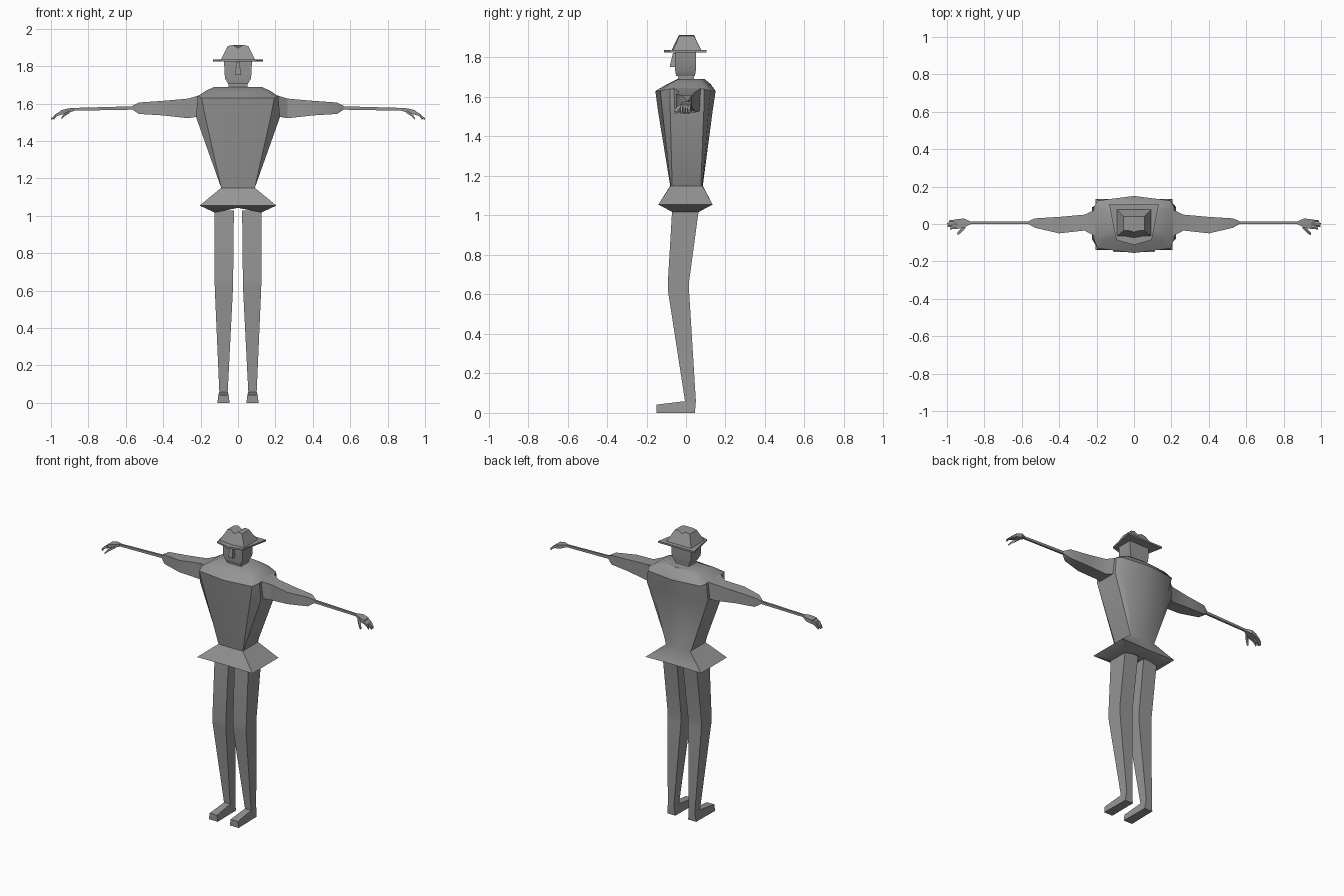
import bpy, bmesh, math
from mathutils import Vector

cube = bpy.data.objects.get("Cube")
if cube:
    bpy.data.objects.remove(cube, do_unlink=True)

grey = bpy.data.materials.new("plain grey")
grey.use_nodes = True
GREY = (0.3, 0.3, 0.3, 1)
grey.diffuse_color = GREY
grey.node_tree.nodes["Principled BSDF"].inputs["Base Color"].default_value = GREY


def loft(name, rings, smooth=30):
    """Skin a list of equal-length point rings and cap both ends."""
    bm = bmesh.new()
    rows = [[bm.verts.new(p) for p in ring] for ring in rings]
    n = len(rows[0])
    for low, high in zip(rows, rows[1:]):
        for i in range(n):
            j = (i + 1) % n
            bm.faces.new((low[i], low[j], high[j], high[i]))
    bm.faces.new(rows[0][::-1])
    bm.faces.new(rows[-1])
    bmesh.ops.recalc_face_normals(bm, faces=bm.faces)
    mesh = bpy.data.meshes.new(name)
    bm.to_mesh(mesh)
    bm.free()
    mesh.materials.append(grey)
    obj = bpy.data.objects.new(name, mesh)
    bpy.context.collection.objects.link(obj)
    bpy.ops.object.select_all(action='DESELECT')
    obj.select_set(True)
    bpy.context.view_layer.objects.active = obj
    bpy.ops.object.shade_smooth_by_angle(angle=math.radians(smooth))
    return obj


def box_z(z, x0, x1, y0, y1):
    return [(x0, y0, z), (x1, y0, z), (x1, y1, z), (x0, y1, z)]


def box_x(x, y0, y1, z0, z1):
    return [(x, y0, z0), (x, y1, z0), (x, y1, z1), (x, y0, z1)]


def flip(rings, side):
    return [[(x * side, y, z) for x, y, z in ring] for ring in rings]


def body_ring(z, a, b, front, front_corner, s0, s1, back_corner, back, lift=0, mid=0):
    """Bulged ring: a is the front half width, b the side half width."""
    half = [(a, front_corner, z), (b, s0, z + lift), (b, s1, z + lift), (a, back_corner, z)]
    return ([(0, front, z + mid)] + half + [(0, back, z + mid)]
            + [(-x, y, h) for x, y, h in reversed(half)])


# Torso with flared jacket hem
loft("torso", [
    body_ring(1.018, .125, .125, -.07, -.07, -.065, .06, .065, .065, mid=.025),
    body_ring(1.055, .205, .205, -.135, -.14, -.138, .133, .135, .13),
    body_ring(1.15, .09, .09, -.08, -.078, -.07, .075, .083, .085),
    body_ring(1.53, .175, .225, -.142, -.12, -.08, .09, .115, .135),
    body_ring(1.63, .195, .215, -.155, -.13, -.08, .09, .125, .15, lift=.01),
    body_ring(1.665, .15, .17, -.095, -.085, -.06, .075, .11, .125, lift=.005),
    body_ring(1.69, .1, .125, -.045, -.04, -.03, .05, .085, .095),
], 35)

# Neck and head
loft("neck", [box_z(z, -.05, .05, -.04, .04) for z in (1.68, 1.715)])
loft("head", [
    box_z(1.705, -.052, .052, -.05, .045),
    box_z(1.735, -.07, .07, -.055, .05),
    box_z(1.83, -.075, .075, -.055, .05),
])
loft("nose", [
    box_z(1.752, -.017, .017, -.08, -.05),
    box_z(1.765, -.015, .015, -.08, -.05),
    box_z(1.822, -.008, .008, -.066, -.05),
])

# Hat: thin pointed brim and creased crown
brim = [(-.095, -.085), (0, -.112), (.095, -.085), (.133, .105), (-.133, .105)]
loft("hat_brim", [[(x, y, z) for x, y in brim] for z in (1.826, 1.837)])


def crown_ring(w, front, back, z, dip=0, rise=0):
    return [(-w, front, z), (-w / 2, front, z + rise), (0, front - .008, z - dip),
            (w / 2, front, z + rise), (w, front, z), (w, back, z),
            (w / 2, back, z + rise), (0, back, z - dip), (-w / 2, back, z + rise), (-w, back, z)]


crown = loft("hat_crown", [
    crown_ring(.092, -.066, .078, 1.835),
    crown_ring(.055, -.035, .04, 1.908, dip=.012, rise=.006),
])

for side, label in ((1, "left"), (-1, "right")):
    # Leg and foot
    loft(label + "_leg", flip([
        box_z(1.03, .022, .125, -.07, .065),
        box_z(.66, .026, .125, -.092, .015),
        box_z(.61, .027, .124, -.09, .016),
        box_z(.06, .055, .1, -.005, .05),
        box_z(.0, .047, .107, -.005, .045),
    ], side))
    loft(label + "_foot", flip([
        [(.045, -.15, 0), (.11, -.15, 0), (.105, -.15, .042), (.05, -.15, .042)],
        [(.047, 0, 0), (.107, 0, 0), (.1, 0, .06), (.055, 0, .06)],
    ], side))

    # Sleeve, then thin forearm
    loft(label + "_upper_arm", flip([
        box_x(.19, -.075, .085, 1.535, 1.65),
        box_x(.265, -.035, .05, 1.522, 1.627),
        box_x(.4, -.05, .038, 1.537, 1.615),
        box_x(.53, -.02, .03, 1.545, 1.606),
        box_x(.565, 0, .015, 1.568, 1.588),
    ], side))
    loft(label + "_forearm", flip([
        box_x(.555, 0, .014, 1.568, 1.586),
        box_x(.885, 0, .012, 1.562, 1.577),
    ], side))

    # Hand: drooping palm, fingers and thumb
    loft(label + "_palm", flip([
        box_x(.875, -.002, .014, 1.562, 1.578),
        box_x(.91, -.02, .03, 1.55, 1.574),
        box_x(.95, -.027, .025, 1.54, 1.564),
    ], side))
    for i in range(4):
        y = .018 - i * .013
        reach = (.99, 1.0, .998, .985)[i]
        loft(f"{label}_finger_{i + 1}", flip([
            box_x(.945, y - .006, y + .006, 1.543, 1.562),
            box_x(.972, y - .007, y + .004, 1.53, 1.546),
            box_x(reach, y - .008, y + .001, 1.513, 1.521),
        ], side))
    loft(label + "_thumb", flip([
        box_x(.9, -.022, -.004, 1.55, 1.566),
        box_x(.928, -.05, -.028, 1.532, 1.548),
        box_x(.945, -.06, -.046, 1.516, 1.526),
    ], side))
